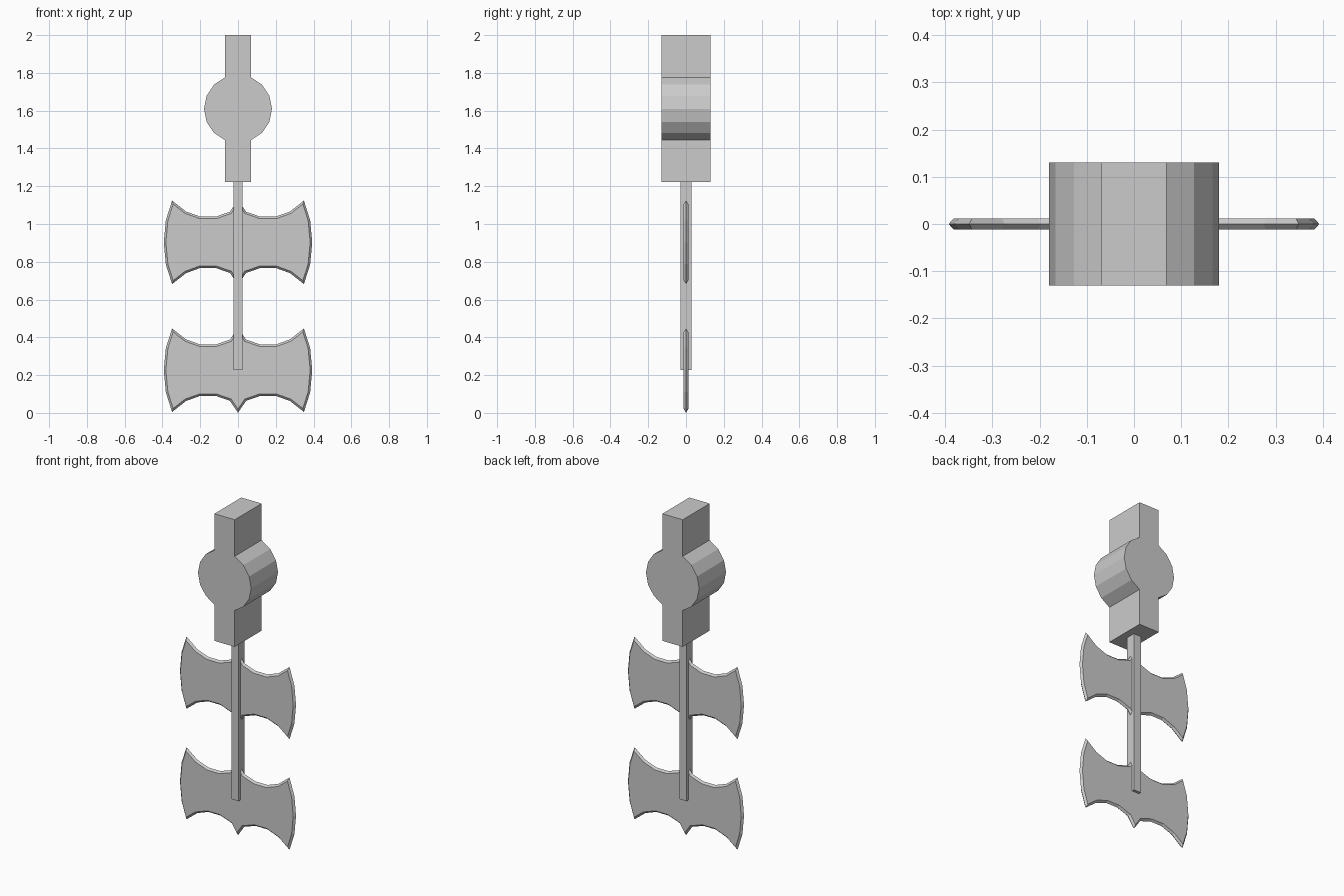
import bpy, math
from mathutils import Vector

if "Cube" in bpy.data.objects:
    bpy.data.objects.remove(bpy.data.objects["Cube"])


def make_object(name, verts, faces):
    mesh = bpy.data.meshes.new(name)
    mesh.from_pydata(verts, [], faces)
    mesh.update()
    obj = bpy.data.objects.new(name, mesh)
    bpy.context.collection.objects.link(obj)
    return obj


def loft(name, rings):
    """Skin a list of (outline, y) rings running front to back, with end caps."""
    n = len(rings[0][0])
    verts = [(p[0], y, p[1]) for outline, y in rings for p in outline]
    faces = [tuple(range(n)), tuple(reversed(range(len(verts) - n, len(verts))))]
    for r in range(len(rings) - 1):
        a, b = r * n, (r + 1) * n
        for i in range(n):
            j = (i + 1) % n
            faces.append((a + j, a + i, b + i, b + j))
    return make_object(name, verts, faces)


def inset(outline, d):
    """Mitred inward offset of a counter-clockwise outline."""
    pts = [Vector(p) for p in outline]
    result = []
    for i, p in enumerate(pts):
        e1 = (p - pts[i - 1]).normalized()
        e2 = (pts[(i + 1) % len(pts)] - p).normalized()
        n1, n2 = Vector((-e1.y, e1.x)), Vector((-e2.y, e2.x))
        result.append(p + (n1 + n2) * (d / (1 + n1.dot(n2))))
    return result


# Handle block: bar with a 16-sided drum through its middle, as one outline
R, MID = 0.18, 1.61
half_w = R * math.cos(math.radians(67.5))
right = [(half_w, 1.222)]
right += [(R * math.cos(math.radians(a)), MID + R * math.sin(math.radians(a)))
          for a in (-67.5, -45, -22.5, 0, 22.5, 45, 67.5)]
right += [(half_w, 2.0)]
outline = right + [(-x, z) for x, z in reversed(right)]
loft("handle_block", [(outline, -0.13), (outline, 0.13)])

# Shaft
w, bottom, top = 0.025, 0.227, 1.222
rod = [(-w, bottom), (w, bottom), (w, top), (-w, top)]
loft("shaft", [(rod, -0.029), (rod, 0.029)])

# Double-headed blades: one quarter outline mirrored both ways
quarter = [(0.393, 0), (0.382, 0.117), (0.349, 0.221), (0.275, 0.163),
           (0.2, 0.136), (0.118, 0.136), (0.043, 0.162)]
upper = quarter + [(0, 0.225)] + [(-x, z) for x, z in reversed(quarter)]
blade = upper + [(-x, -z) for x, z in upper[1:-1]]
for name, cz in (("lower_blade", 0.226), ("upper_blade", 0.903)):
    edge = [(x, z + cz) for x, z in blade]
    face = inset(edge, 0.011)
    loft(name, [(face, -0.012), (edge, 0), (face, 0.012)])
